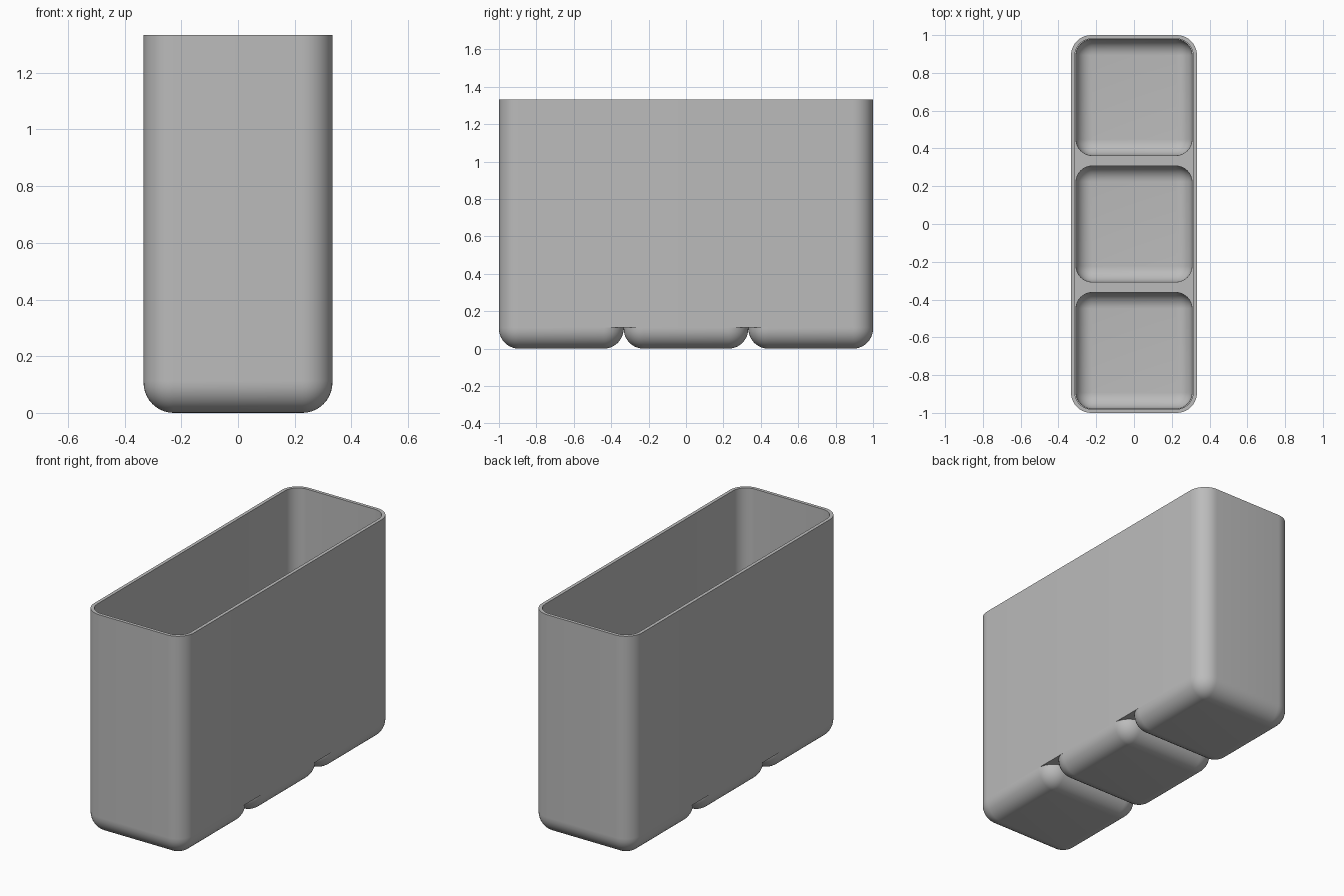
import bpy
import bmesh
from math import sin, cos, pi

cube = bpy.data.objects.get("Cube")
if cube:
    bpy.data.objects.remove(cube)

STEPS = 10           # segments per rounded corner
HEIGHT = 1.333
CELL = 1 / 3         # half width of one cell
RADIUS = 0.107       # outer corner and foot fillet
SEAM = 0.113         # height where the feet meet the body
PIT, PIT_R = 0.307, 0.085
LEDGE = 0.135        # top of the dividers between the pits

grey = bpy.data.materials.new("plain_grey")
grey.use_nodes = True
colour = (0.5, 0.5, 0.5, 1)
grey.diffuse_color = colour
grey.node_tree.nodes["Principled BSDF"].inputs["Base Color"].default_value = colour


def outline(hx, hy, r, cy=0):
    """Counter-clockwise rounded rectangle."""
    pts = []
    for k, (sx, sy) in enumerate([(1, 1), (-1, 1), (-1, -1), (1, -1)]):
        for i in range(STEPS + 1):
            a = (k + i / STEPS) * pi / 2
            pts.append((sx * (hx - r) + r * cos(a), cy + sy * (hy - r) + r * sin(a)))
    return pts


def ring(bm, pts, z):
    return [bm.verts.new((x, y, z)) for x, y in pts]


def bridge(bm, rings):
    for a, b in zip(rings, rings[1:]):
        for i in range(len(a)):
            j = (i + 1) % len(a)
            bm.faces.new((a[i], a[j], b[j], b[i]))


def bowl(bm, half, r, cy, top, bottom):
    """Square cup with vertical lip, rounded bottom edge and flat floor."""
    rings = [ring(bm, outline(half, half, r, cy), top)]
    for i in range(STEPS + 1):
        a = i / STEPS * pi / 2
        inset = r * (1 - cos(a))
        pts = outline(half - inset, half - inset, r - inset, cy)
        rings.append(ring(bm, pts, bottom + r * (1 - sin(a))))
    bridge(bm, rings)
    bm.faces.new(rings[-1])
    return rings[0]


def loop_edges(bm, loop):
    return [bm.edges.get((v, loop[(i + 1) % len(loop)])) for i, v in enumerate(loop)]


def finish(bm, name, recalc=True):
    bmesh.ops.remove_doubles(bm, verts=bm.verts, dist=1e-5)
    if recalc:
        bmesh.ops.recalc_face_normals(bm, faces=bm.faces)
    mesh = bpy.data.meshes.new(name)
    bm.to_mesh(mesh)
    bm.free()
    mesh.materials.append(grey)
    obj = bpy.data.objects.new(name, mesh)
    bpy.context.collection.objects.link(obj)
    bpy.ops.object.select_all(action='DESELECT')
    obj.select_set(True)
    bpy.context.view_layer.objects.active = obj
    bpy.ops.object.shade_smooth_by_angle()


# Body: outer wall, rim, inner wall, then the ledge with three rounded pits
bm = bmesh.new()
outer = outline(CELL, 1, RADIUS)
inner = outline(0.313, 0.98, RADIUS - 0.02)
rings = [ring(bm, outer, SEAM), ring(bm, outer, HEIGHT),
         ring(bm, inner, HEIGHT), ring(bm, inner, LEDGE)]
bridge(bm, rings)
edges = loop_edges(bm, rings[-1])
for cy in (-0.67, 0, 0.67):
    edges += loop_edges(bm, bowl(bm, PIT, PIT_R, cy, LEDGE, 0.025))
bmesh.ops.triangle_fill(bm, edges=edges, use_beauty=True, use_dissolve=False)
finish(bm, "bin_body")

# Three rounded feet, touching each other
for name, cy in (("front_foot", -2 * CELL), ("middle_foot", 0), ("back_foot", 2 * CELL)):
    bm = bmesh.new()
    bowl(bm, CELL, RADIUS, cy, SEAM, 0)
    for f in bm.faces:
        f.normal_flip()
    finish(bm, name, recalc=False)

# Small undersides closing the notches between the feet
bm = bmesh.new()
for cy in (-CELL, CELL):
    for side in (-1, 1):
        for i in range(STEPS):
            quad = []
            for j, s in ((i, -1), (i + 1, -1), (i + 1, 1), (i, 1)):
                a = j / STEPS * pi / 2
                x = side * (CELL - RADIUS * (1 - cos(a)))
                quad.append(bm.verts.new((x, cy + s * RADIUS * (1 - sin(a)), SEAM)))
            f = bm.faces.new(quad)
            f.normal_update()
            if f.normal.z > 0:
                f.normal_flip()
finish(bm, "notch_undersides", recalc=False)
